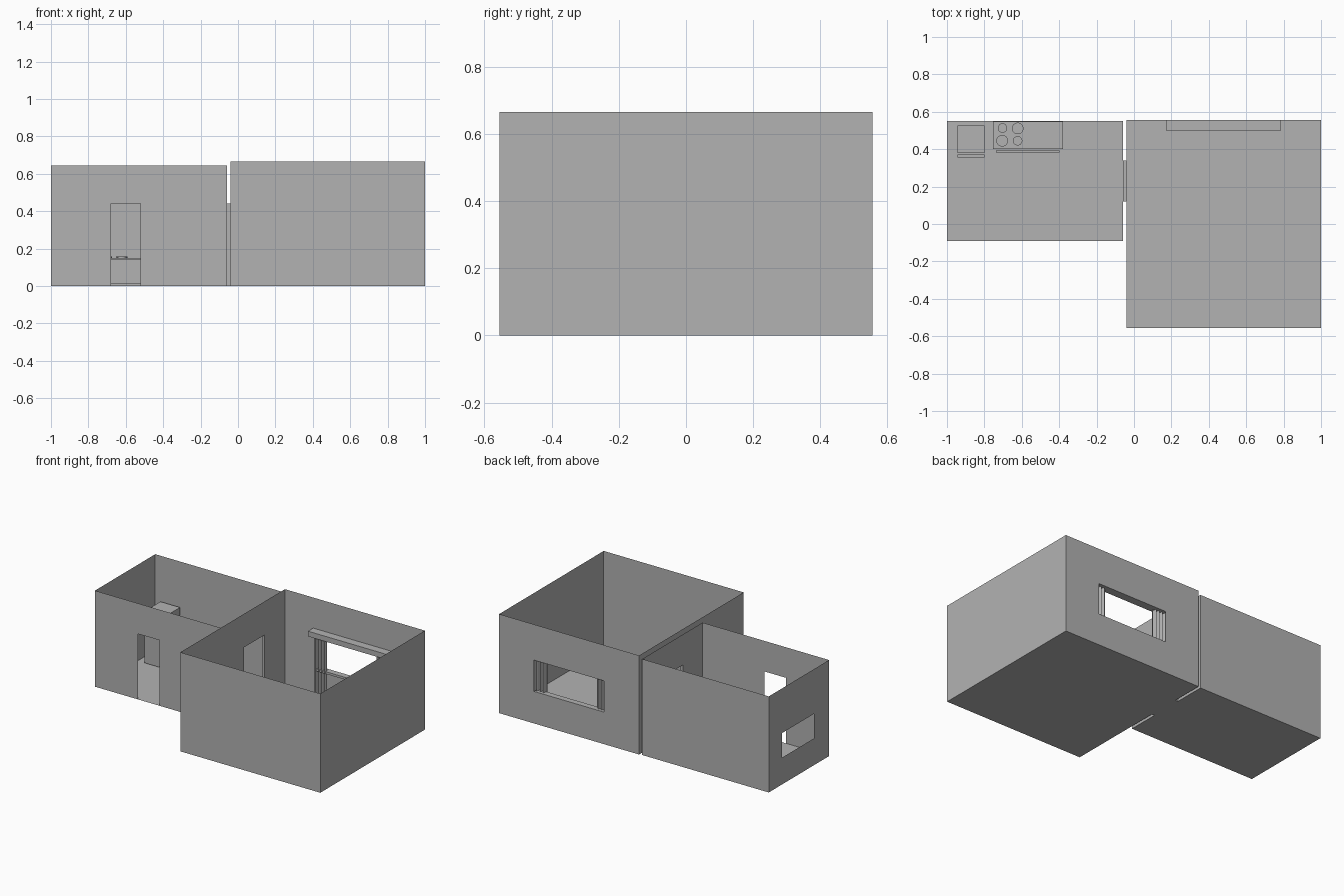
import bpy, bmesh, math
from mathutils import Vector

cube = bpy.data.objects.get("Cube")
if cube:
    bpy.data.objects.remove(cube, do_unlink=True)

grey = bpy.data.materials.new("plain_grey")
grey.use_nodes = True
colour = (0.448, 0.448, 0.448, 1)
grey.diffuse_color = colour
grey.node_tree.nodes["Principled BSDF"].inputs["Base Color"].default_value = colour


def finish(name, bm):
    bmesh.ops.remove_doubles(bm, verts=bm.verts, dist=0.0001)
    mesh = bpy.data.meshes.new(name)
    bm.to_mesh(mesh)
    bm.free()
    mesh.materials.append(grey)
    obj = bpy.data.objects.new(name, mesh)
    bpy.context.collection.objects.link(obj)
    return obj


def panel(bm, start, end, height, hole=None):
    """Upright wall from start to end; hole = (near, far, bottom, top)."""
    start, end = Vector((*start, 0)), Vector((*end, 0))
    length = (end - start).length
    along = (end - start) / length
    us, zs = [0, length], [0, height]
    if hole:
        us = sorted({0, hole[0], hole[1], length})
        zs = sorted({0, hole[2], hole[3], height})
    for u0, u1 in zip(us, us[1:]):
        for z0, z1 in zip(zs, zs[1:]):
            if hole and hole[0] <= u0 < hole[1] and hole[2] <= z0 < hole[3]:
                continue
            corners = [(u0, z0), (u1, z0), (u1, z1), (u0, z1)]
            bm.faces.new([bm.verts.new(start + along * u + Vector((0, 0, z)))
                          for u, z in corners])


def room(name, x0, x1, y0, y1, height, front=None, right=None, back=None, left=None):
    bm = bmesh.new()
    panel(bm, (x0, y0), (x1, y0), height, front)
    panel(bm, (x1, y0), (x1, y1), height, left)
    panel(bm, (x1, y1), (x0, y1), height, back)
    panel(bm, (x0, y1), (x0, y0), height, right)
    bm.faces.new([bm.verts.new(p) for p in
                  ((x0, y0, 0), (x0, y1, 0), (x1, y1, 0), (x1, y0, 0))])
    return finish(name, bm)


def box(name, x0, x1, y0, y1, z0, z1):
    bm = bmesh.new()
    bmesh.ops.create_cube(bm, size=1)
    for v in bm.verts:
        v.co = ((x0 + x1) / 2 + v.co.x * (x1 - x0),
                (y0 + y1) / 2 + v.co.y * (y1 - y0),
                (z0 + z1) / 2 + v.co.z * (z1 - z0))
    return finish(name, bm)


# Rooms with paper-thin walls and cut openings
BACK = 0.555
DOOR_TOP = 0.44
room("small_room", -1, -0.06, -0.09, 0.55, 0.645,
     front=(0.32, 0.48, 0, DOOR_TOP),
     left=(0.21, 0.43, 0, DOOR_TOP),
     right=(0.143, 0.48, 0.18, 0.345))
room("large_room", -0.04, 1, -BACK, BACK, 0.665,
     back=(0.26, 0.78, 0.215, 0.435),
     right=(0.215, 0.435, 0, DOOR_TOP))

# Short passage joining the two rooms
bm = bmesh.new()
ring = [(0.12, 0), (0.34, 0), (0.34, DOOR_TOP), (0.12, DOOR_TOP)]
for (ya, za), (yb, zb) in zip(ring, ring[1:] + ring[:1]):
    bm.faces.new([bm.verts.new(p) for p in
                  ((-0.06, ya, za), (-0.06, yb, zb), (-0.04, yb, zb), (-0.04, ya, za))])
finish("passage", bm)

# Fridge
box("fridge_body", -0.945, -0.8, 0.38, 0.527, 0, 0.35)
box("fridge_door", -0.945, -0.8, 0.355, 0.372, 0.005, 0.35)

# Stove
box("stove_body", -0.755, -0.38, 0.4, 0.548, 0, 0.15)
box("stove_door", -0.737, -0.397, 0.382, 0.394, 0.01, 0.145)
for i, (x, y, r) in enumerate([(-0.705, 0.445, 0.031), (-0.622, 0.511, 0.031),
                               (-0.703, 0.513, 0.025), (-0.622, 0.445, 0.025)]):
    bm = bmesh.new()
    bmesh.ops.create_cone(bm, cap_ends=True, segments=32, radius1=r, radius2=r, depth=0.009)
    bmesh.ops.translate(bm, verts=bm.verts, vec=(x, y, 0.1545))
    finish(f"burner_{i + 1}", bm)

# Window pelmet and sill
box("curtain_pelmet", 0.17, 0.785, 0.5, BACK, 0.425, 0.46)
box("window_sill", 0.22, 0.74, 0.515, BACK, 0.2, 0.215)

# Pleated curtains, mirrored about the window centre
CENTRE, STEPS = 0.48, 32
for name, side in (("curtain_right", -1), ("curtain_left", 1)):
    bm = bmesh.new()
    previous = None
    for i in range(STEPS + 1):
        t = i / STEPS
        x = CENTRE + side * (0.28 - 0.093 * t)
        y = 0.525 + 0.015 * math.sin(t * 4 * math.tau)
        pair = [bm.verts.new((x, y, z)) for z in (0.03, 0.43)]
        if previous:
            bm.faces.new((previous[0], pair[0], pair[1], previous[1]))
        previous = pair
    finish(name, bm)
